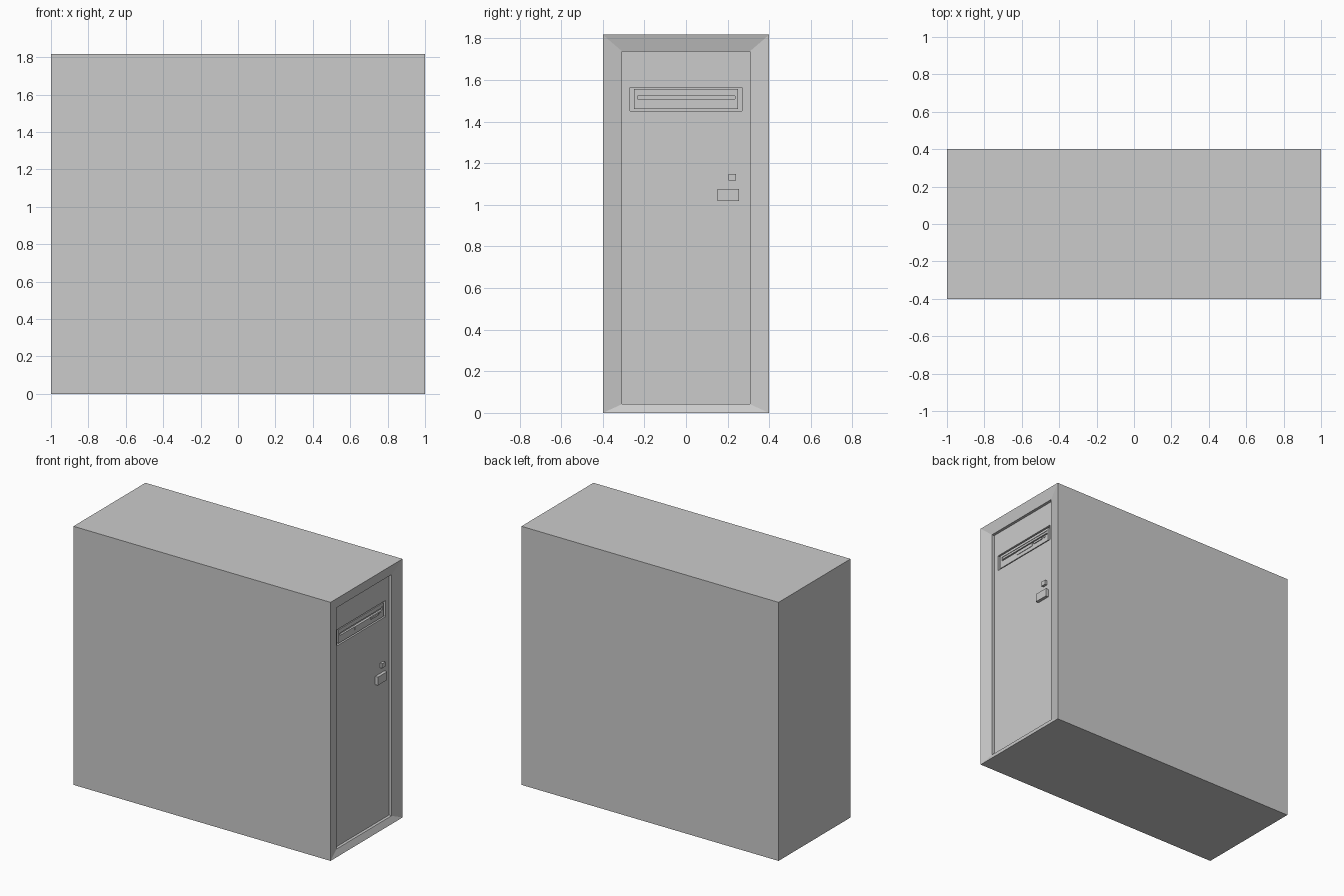
import bpy, bmesh

if "Cube" in bpy.data.objects:
    bpy.data.objects.remove(bpy.data.objects["Cube"])


def nested_loops(name, loops):
    """Skin rectangles (x, y0, y1, z0, z1) in sequence and cap both ends."""
    bm = bmesh.new()
    rings = []
    for x, y0, y1, z0, z1 in loops:
        rings.append([bm.verts.new((x, y, z))
                      for y, z in ((y0, z0), (y1, z0), (y1, z1), (y0, z1))])
    for a, b in zip(rings, rings[1:]):
        for i in range(4):
            j = (i + 1) % 4
            bm.faces.new((a[i], a[j], b[j], b[i]))
    bm.faces.new(rings[0][::-1])
    bm.faces.new(rings[-1])
    bmesh.ops.recalc_face_normals(bm, faces=bm.faces)
    mesh = bpy.data.meshes.new(name)
    bm.to_mesh(mesh)
    bm.free()
    obj = bpy.data.objects.new(name, mesh)
    bpy.context.collection.objects.link(obj)
    return obj


def block(name, x0, x1, *rect):
    return nested_loops(name, [(x0, *rect), (x1, *rect)])


# Case: box, sloped bezel, recessed panel, drive bay
outer = (-0.4, 0.4, 0.0, 1.818)
panel = (-0.307, 0.307, 0.042, 1.738)
bay = (-0.27, 0.27, 1.452, 1.565)
nested_loops("tower_case", [
    (-1.0, *outer), (1.0, *outer),
    (0.98, *panel), (0.96, *panel),
    (0.96, *bay), (0.94, *bay)])

# Disk drive face with its slot
face = (-0.25, 0.25, 1.46, 1.556)
slot = (-0.232, 0.236, 1.51, 1.538)
nested_loops("drive_face", [
    (0.93, *face), (0.957, *face),
    (0.957, *slot), (0.943, *slot)])
block("slot_flap", 0.94, 0.953, -0.232, 0.236, 1.524, 1.538)

# Drive controls
block("eject_tab", 0.95, 0.96, -0.072, 0.087, 1.486, 1.51)
block("drive_button", 0.95, 0.963, 0.103, 0.188, 1.493, 1.507)
block("drive_light", 0.95, 0.96, 0.2, 0.219, 1.495, 1.502)

# Panel buttons
block("power_button", 0.95, 0.982, 0.152, 0.255, 1.018, 1.076)
block("reset_button", 0.95, 0.978, 0.205, 0.24, 1.116, 1.149)
